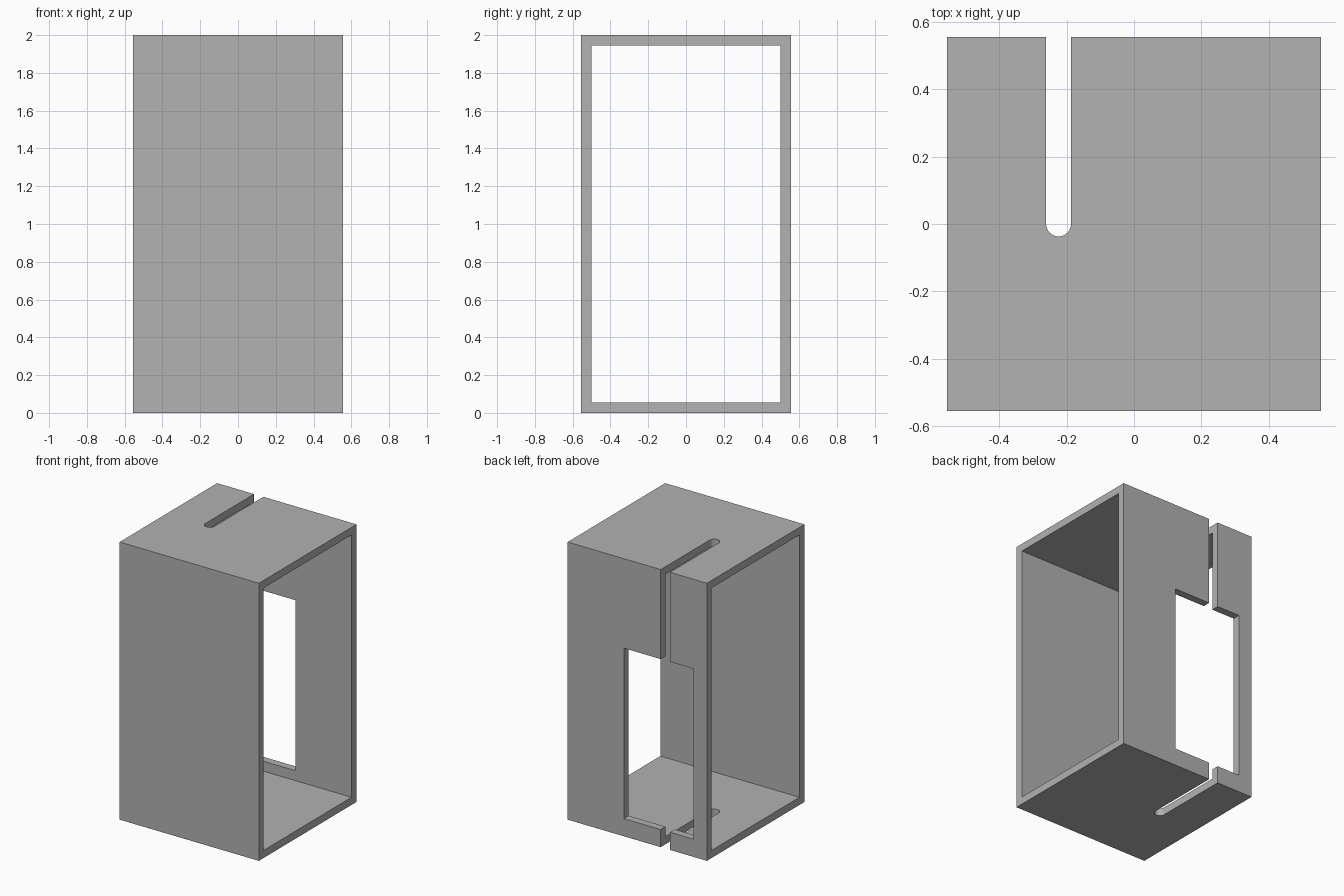
import bpy
import bmesh
import math

cube = bpy.data.objects.get("Cube")
if cube:
    bpy.data.objects.remove(cube, do_unlink=True)

HALF, HEIGHT, WALL = 0.555, 2.0, 0.055
SLOT_X, SLOT_R = -0.224, 0.037

grey = bpy.data.materials.new("plain grey")
grey.use_nodes = True
colour = (0.445, 0.445, 0.445, 1)
grey.diffuse_color = colour
grey.node_tree.nodes["Principled BSDF"].inputs["Base Color"].default_value = colour


def prism(name, outline, z0, z1):
    """Extrude a flat outline from z0 up to z1."""
    bm = bmesh.new()
    face = bm.faces.new([bm.verts.new((x, y, z0)) for x, y in outline])
    top = bmesh.ops.extrude_face_region(bm, geom=[face])["geom"]
    verts = [v for v in top if isinstance(v, bmesh.types.BMVert)]
    bmesh.ops.translate(bm, verts=verts, vec=(0, 0, z1 - z0))
    bmesh.ops.recalc_face_normals(bm, faces=bm.faces)
    mesh = bpy.data.meshes.new(name)
    bm.to_mesh(mesh)
    bm.free()
    mesh.materials.append(grey)
    obj = bpy.data.objects.new(name, mesh)
    bpy.context.collection.objects.link(obj)
    return obj


def rect(x0, x1, y0, y1):
    return [(x0, y0), (x1, y0), (x1, y1), (x0, y1)]


# Outer sleeve block
sleeve = prism("sleeve", rect(-HALF, HALF, -HALF, HALF), 0, HEIGHT)

# Hollow running right through from side to side
inner = HALF - WALL
hollow = prism("hollow_cutter", rect(-1, 1, -inner, inner), WALL, HEIGHT - WALL)

# Window in the back wall
window = prism("window_cutter", rect(-0.447, 0.107, 0.3, 0.8), 0.127, 1.355)

# Round-ended slot through top, bottom and back wall
arc = [math.pi * (1 + i / 16) for i in range(17)]
slot_outline = [(SLOT_X + SLOT_R * math.cos(a), SLOT_R * math.sin(a)) for a in arc]
slot_outline += [(SLOT_X + SLOT_R, 0.8), (SLOT_X - SLOT_R, 0.8)]
slot = prism("slot_cutter", slot_outline, -0.2, HEIGHT + 0.2)

# Cut the openings, then discard the cutters
bpy.context.view_layer.objects.active = sleeve
for cutter in (hollow, window, slot):
    mod = sleeve.modifiers.new(cutter.name, "BOOLEAN")
    mod.operation = "DIFFERENCE"
    mod.solver = "EXACT"
    mod.object = cutter
    bpy.ops.object.modifier_apply(modifier=mod.name)
    bpy.data.objects.remove(cutter, do_unlink=True)

# Smooth only the slot's rounded ends
bpy.ops.object.select_all(action="DESELECT")
sleeve.select_set(True)
bpy.ops.object.shade_smooth_by_angle(angle=math.radians(30))
